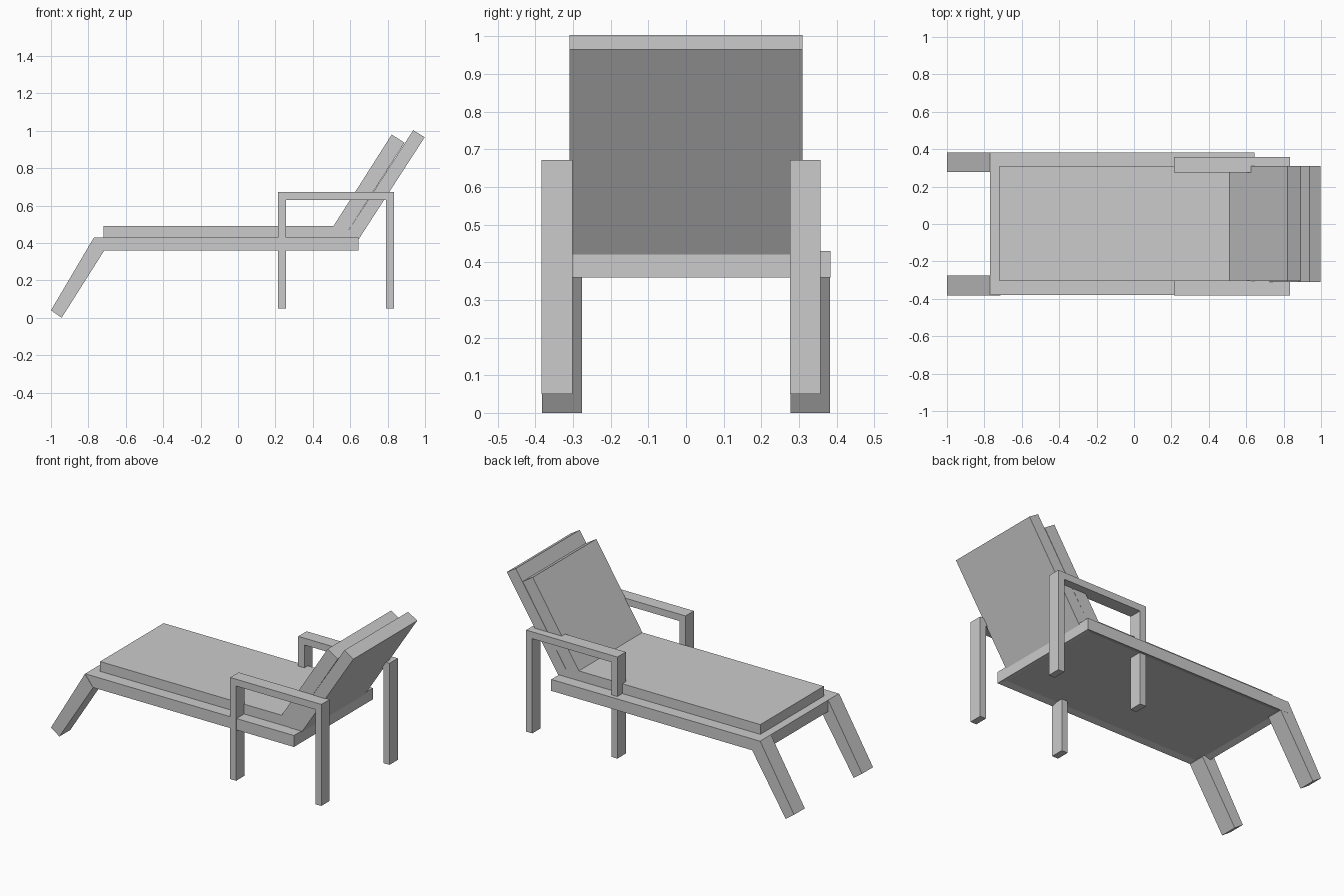
import bpy, bmesh

if "Cube" in bpy.data.objects:
    bpy.data.objects.remove(bpy.data.objects["Cube"])


def extrude_profile(name, pts, y0, y1):
    """Solid made from an x-z outline swept from y0 to y1."""
    bm = bmesh.new()
    face = bm.faces.new([bm.verts.new((x, y0, z)) for x, z in pts])
    out = bmesh.ops.extrude_face_region(bm, geom=[face])
    moved = [g for g in out["geom"] if isinstance(g, bmesh.types.BMVert)]
    bmesh.ops.translate(bm, vec=(0, y1 - y0, 0), verts=moved)
    bmesh.ops.recalc_face_normals(bm, faces=bm.faces)
    mesh = bpy.data.meshes.new(name)
    bm.to_mesh(mesh)
    bm.free()
    obj = bpy.data.objects.new(name, mesh)
    bpy.context.collection.objects.link(obj)
    return obj


# Bed frame with a shallow recess underneath
frame = extrude_profile("bed_frame", [(-0.77, 0.36), (0.645, 0.36), (0.645, 0.43), (-0.77, 0.43)], -0.38, 0.383)
bm = bmesh.new()
bm.from_mesh(frame.data)
under = min(bm.faces, key=lambda f: f.calc_center_median().z)
bmesh.ops.inset_region(bm, faces=[under], thickness=0.05)
bmesh.ops.translate(bm, vec=(0, 0, 0.012), verts=under.verts)
bm.to_mesh(frame.data)
bm.free()

# Bent cushion covering the seat and the reclined back
extrude_profile("cushion", [(-0.72, 0.43), (-0.72, 0.49), (0.51, 0.49), (0.822, 0.98),
                            (0.89, 0.936), (0.567, 0.43)], -0.306, 0.309)

# Reclined back board, taller than the cushion
extrude_profile("back_board", [(0.567, 0.43), (0.937, 1.003), (0.998, 0.965), (0.645, 0.42)], -0.309, 0.309)

# Splayed front legs
leg = [(-1.0, 0.04), (-0.943, 0.0), (-0.715, 0.36), (-0.77, 0.43)]
for side, y0, y1 in (("right", -0.382, -0.276), ("left", 0.278, 0.382)):
    extrude_profile("front_leg_" + side, leg, y0, y1)

# Armrests: one upside-down U per side
arm = [(0.215, 0.05), (0.215, 0.672), (0.833, 0.672), (0.833, 0.05),
       (0.792, 0.05), (0.792, 0.63), (0.256, 0.63), (0.256, 0.05)]
for side, y0, y1 in (("right", -0.383, -0.302), ("left", 0.276, 0.357)):
    extrude_profile("armrest_" + side, arm, y0, y1)
